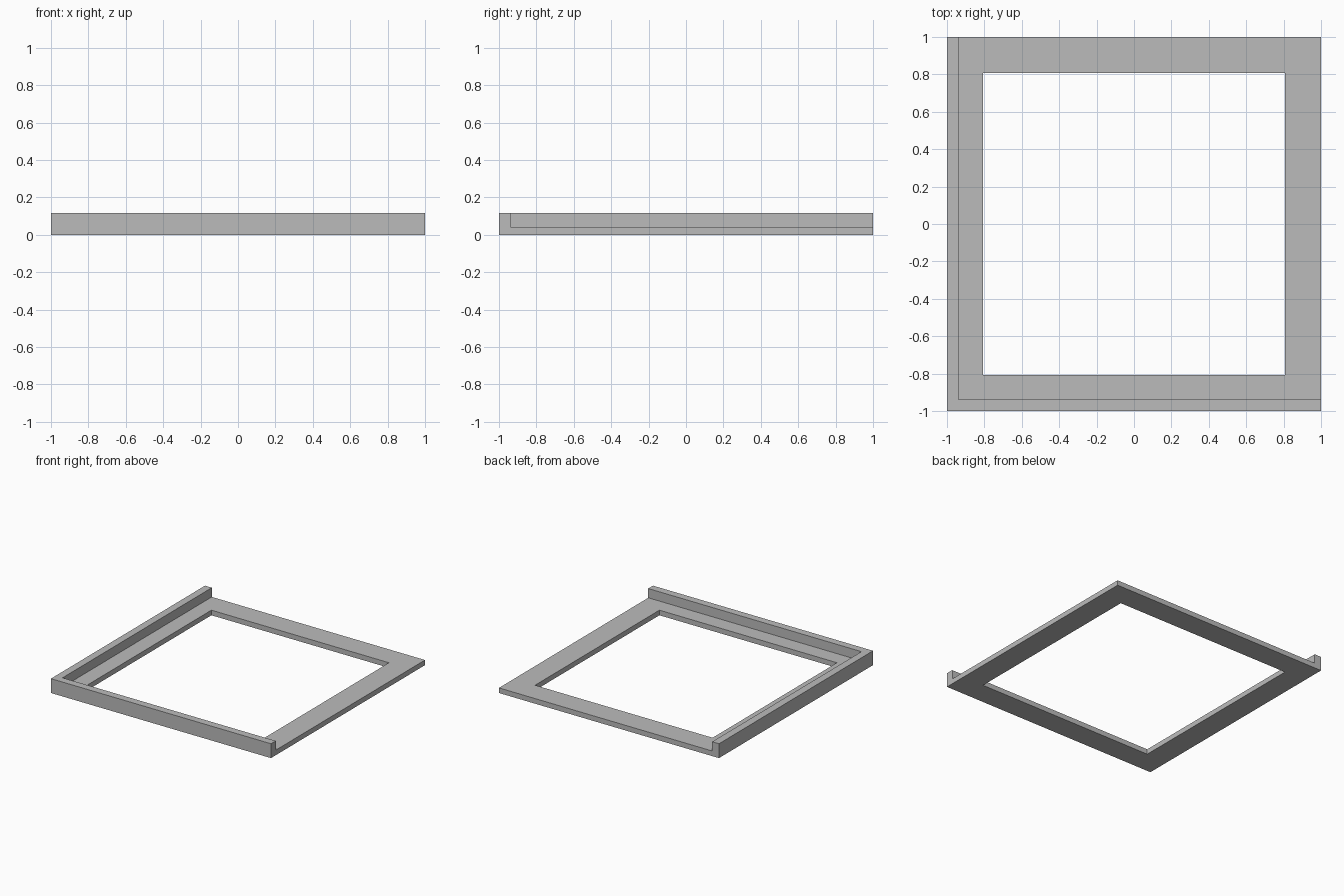
import bpy
import bmesh

HALF, OPENING, RAIL = 1.0, 0.807, 0.062
PLATE_H, TOTAL_H = 0.042, 0.118

cube = bpy.data.objects.get("Cube")
if cube:
    bpy.data.objects.remove(cube, do_unlink=True)

# Plain grey material
grey = bpy.data.materials.new("plain_grey")
grey.use_nodes = True
colour = (0.5, 0.5, 0.5, 1)
grey.diffuse_color = colour
grey.node_tree.nodes["Principled BSDF"].inputs["Base Color"].default_value = colour


def raise_faces(bm, faces, height):
    """Extrude faces upward and return the new caps."""
    result = bmesh.ops.extrude_face_region(bm, geom=faces, use_keep_orig=False)
    verts = [g for g in result["geom"] if isinstance(g, bmesh.types.BMVert)]
    bmesh.ops.translate(bm, verts=verts, vec=(0, 0, height))
    return [g for g in result["geom"] if isinstance(g, bmesh.types.BMFace)]


# Square footprint divided along the rail and opening edges
bm = bmesh.new()
lines = [-HALF, -HALF + RAIL, -OPENING, OPENING, HALF]
grid = [[bm.verts.new((x, y, 0)) for y in lines] for x in lines]
base = []
for i in range(4):
    for j in range(4):
        if (i, j) != (2, 2):
            base.append(bm.faces.new((grid[i][j], grid[i + 1][j],
                                      grid[i + 1][j + 1], grid[i][j + 1])))

# Flat frame with its underside
bottom = bmesh.ops.duplicate(bm, geom=base)["geom"]
bmesh.ops.reverse_faces(bm, faces=[g for g in bottom if isinstance(g, bmesh.types.BMFace)])
top = raise_faces(bm, base, PLATE_H)

# Raised rail along the front and right edges
edge = -HALF + RAIL
rail = [f for f in top
        if min(f.calc_center_median().x, f.calc_center_median().y) < edge]
raise_faces(bm, rail, TOTAL_H - PLATE_H)

# Weld and merge flat faces
bmesh.ops.remove_doubles(bm, verts=bm.verts, dist=0.0001)
bmesh.ops.dissolve_limit(bm, angle_limit=0.01, verts=bm.verts, edges=bm.edges)
bmesh.ops.recalc_face_normals(bm, faces=bm.faces)

mesh = bpy.data.meshes.new("corner_frame")
bm.to_mesh(mesh)
bm.free()
mesh.materials.append(grey)
frame = bpy.data.objects.new("corner_frame", mesh)
bpy.context.collection.objects.link(frame)
